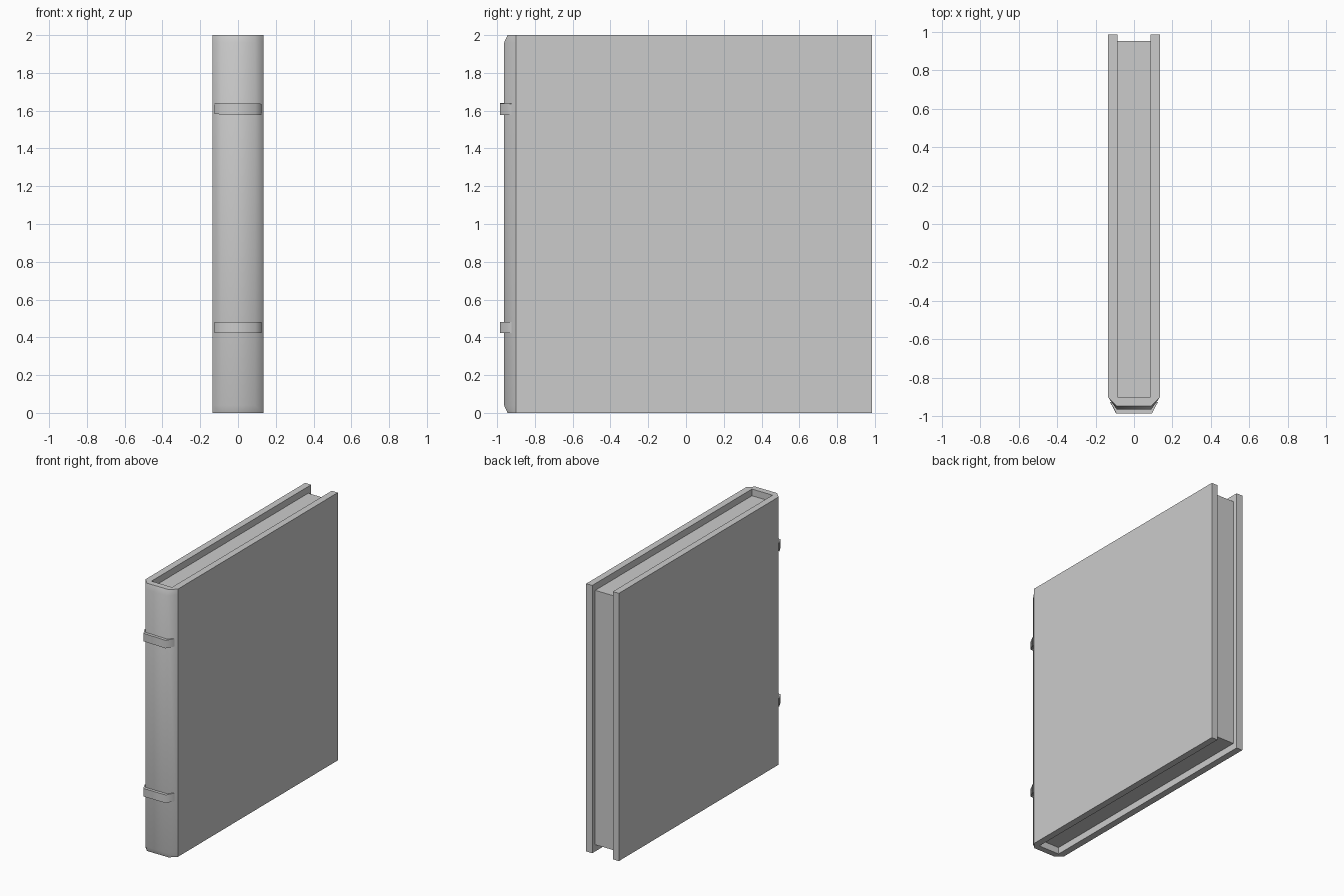
import bpy, bmesh

if "Cube" in bpy.data.objects:
    bpy.data.objects.remove(bpy.data.objects["Cube"])


def add_object(name, bm):
    bmesh.ops.recalc_face_normals(bm, faces=bm.faces[:])
    mesh = bpy.data.meshes.new(name)
    bm.to_mesh(mesh)
    bm.free()
    obj = bpy.data.objects.new(name, mesh)
    bpy.context.collection.objects.link(obj)
    return obj


def loft_shell(name, levels, smooth_segments=()):
    """Loft an open strip (outer + inner profile) through (z, outer, inner) levels."""
    bm = bmesh.new()
    n = len(levels[0][1])
    rings = []
    for z, outer, inner in levels:
        ring = outer + inner[::-1]
        rings.append([bm.verts.new((x, y, z)) for x, y in ring])
    for a, b in zip(rings, rings[1:]):
        for i in range(2 * n):
            j = (i + 1) % (2 * n)
            face = bm.faces.new((a[i], a[j], b[j], b[i]))
            face.smooth = i in smooth_segments
    # end caps as quads between the outer and inner profile
    for ring in (rings[0], rings[-1]):
        for i in range(n - 1):
            bm.faces.new((ring[i], ring[i + 1], ring[-2 - i], ring[-1 - i]))
    return add_object(name, bm)


def mirrored(points):
    return points + [(-x, y) for x, y in reversed(points)]


# cover: boards and chamfered spine, spine drawn in slightly at both ends
def cover_level(z, spine_y):
    outer = mirrored([(0.135, 0.985), (0.135, -0.90), (0.09, spine_y)])
    inner = mirrored([(0.085, 0.985), (0.085, -0.88), (0.085, -0.90)])
    return z, outer, inner


loft_shell("cover", [cover_level(0, -0.945), cover_level(0.04, -0.963),
                     cover_level(1.96, -0.963), cover_level(2, -0.945)],
           smooth_segments=(1, 2, 3))

# page block, recessed on three sides
bm = bmesh.new()
bmesh.ops.create_cube(bm, size=1)
for v in bm.verts:
    v.co = (v.co.x * 0.17, 0.025 + v.co.y * 1.85, 1 + v.co.z * 1.9)
add_object("pages", bm)

# raised bands wrapping the spine, the upper one slightly tilted
band_outer = mirrored([(0.124, -0.925), (0.092, -0.985)])
band_inner = mirrored([(0.108, -0.925), (0.085, -0.95)])
for name, z, tilt in (("lower_spine_band", 0.452, 0), ("upper_spine_band", 1.609, 0.02)):
    band = loft_shell(name, [(-0.03, band_outer, band_inner),
                             (0.03, band_outer, band_inner)],
                      smooth_segments=(0, 1, 2))
    band.location.z = z
    band.rotation_euler.y = tilt
